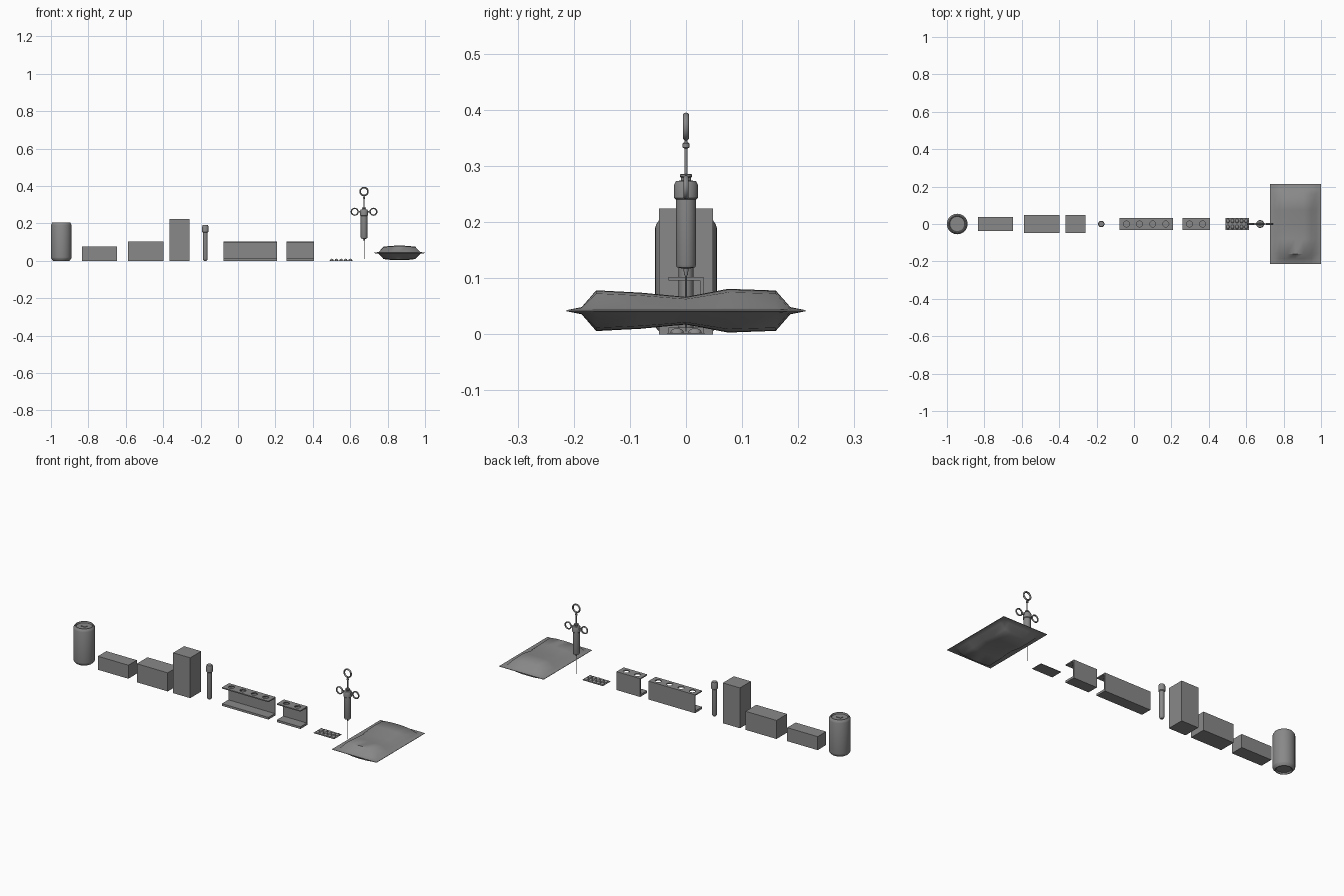
import bpy, bmesh, math
from mathutils import Matrix, Vector

if "Cube" in bpy.data.objects:
    bpy.data.objects.remove(bpy.data.objects["Cube"], do_unlink=True)

GREY = bpy.data.materials.new("neutral_grey")
GREY.use_nodes = True
colour = (0.25, 0.25, 0.25, 1)
GREY.diffuse_color = colour
GREY.node_tree.nodes["Principled BSDF"].inputs["Base Color"].default_value = colour


def add(name, bm, angle=None):
    """Turn a bmesh into a named object, smooth where an angle is given."""
    bmesh.ops.recalc_face_normals(bm, faces=bm.faces)
    mesh = bpy.data.meshes.new(name)
    bm.to_mesh(mesh)
    bm.free()
    mesh.materials.append(GREY)
    obj = bpy.data.objects.new(name, mesh)
    bpy.context.collection.objects.link(obj)
    if angle:
        bpy.ops.object.select_all(action="DESELECT")
        obj.select_set(True)
        bpy.context.view_layer.objects.active = obj
        bpy.ops.object.shade_smooth_by_angle(angle=math.radians(angle))
    return obj


def box(name, x0, x1, y0, y1, z0, z1):
    bm = bmesh.new()
    size = Matrix.Diagonal((x1 - x0, y1 - y0, z1 - z0, 1))
    mid = Matrix.Translation(((x0 + x1) / 2, (y0 + y1) / 2, (z0 + z1) / 2))
    bmesh.ops.create_cube(bm, size=1, matrix=mid @ size)
    return add(name, bm)


def lathe(name, x, profile, sides=32):
    """Spin (radius, z) points about a vertical axis at x."""
    bm = bmesh.new()
    rings = []
    for r, z in profile:
        rings.append([bm.verts.new((x + r * math.cos(a), r * math.sin(a), z))
                      for a in (math.tau * i / sides for i in range(sides))])
    for low, high in zip(rings, rings[1:]):
        for i in range(sides):
            j = (i + 1) % sides
            bm.faces.new((low[i], low[j], high[j], high[i]))
    bm.faces.new(rings[0][::-1])
    bm.faces.new(rings[-1])
    return add(name, bm, 35)


def ring(name, x, z, major, minor):
    """Finger ring standing in the xz plane."""
    bm = bmesh.new()
    loops = []
    for i in range(32):
        a = math.tau * i / 32
        out = Vector((math.cos(a), 0, math.sin(a)))
        loops.append([bm.verts.new(Vector((x, 0, z)) + out * (major + minor * math.cos(b))
                                   + Vector((0, 1.3 * minor * math.sin(b), 0)))
                      for b in (math.tau * k / 10 for k in range(10))])
    for i in range(32):
        a, b = loops[i], loops[(i + 1) % 32]
        for k in range(10):
            m = (k + 1) % 10
            bm.faces.new((a[k], a[m], b[m], b[k]))
    return add(name, bm, 60)


def rack(name, x0, x1, holes):
    """Channel open to the front, with round holes cut through its top."""
    y, top, t = 0.031, 0.102, 0.006
    profile = [(-y, 0), (y, 0), (y, top), (-y, top), (-y, top - t),
               (y - t, top - t), (y - t, 2 * t), (-y, 2 * t)]
    bm = bmesh.new()
    face = bm.faces.new([bm.verts.new((x0, py, pz)) for py, pz in profile])
    grown = bmesh.ops.extrude_face_region(bm, geom=[face])["geom"]
    bmesh.ops.translate(bm, vec=(x1 - x0, 0, 0),
                        verts=[v for v in grown if isinstance(v, bmesh.types.BMVert)])
    obj = add(name, bm)
    cut = bmesh.new()
    for hx in holes:
        bmesh.ops.create_cone(cut, cap_ends=True, segments=24, radius1=0.016, radius2=0.016,
                              depth=0.04, matrix=Matrix.Translation((hx, 0, top)))
    cutter = add(name + "_cutter", cut)
    cutter.hide_render = True
    mod = obj.modifiers.new("holes", "BOOLEAN")
    mod.operation, mod.solver, mod.object = "DIFFERENCE", "EXACT", cutter
    bpy.context.view_layer.update()
    cut_mesh = bpy.data.meshes.new_from_object(
        obj.evaluated_get(bpy.context.evaluated_depsgraph_get()))
    obj.modifiers.clear()
    obj.data = cut_mesh
    bpy.data.objects.remove(cutter, do_unlink=True)


# Drink can with recessed ends and a pull tab
lathe("can", -0.945, [(0.036, 0.007), (0.04, 0), (0.044, 0), (0.054, 0.012), (0.055, 0.018),
                      (0.055, 0.19), (0.053, 0.196), (0.047, 0.205), (0.043, 0.205),
                      (0.04, 0.198)], 40)
box("can_tab", -0.958, -0.932, -0.009, 0.009, 0.198, 0.201)

# Plain cartons
box("low_carton", -0.835, -0.648, -0.037, 0.037, 0, 0.075)
box("wide_carton", -0.589, -0.399, -0.047, 0.047, 0, 0.103)
box("tall_carton", -0.365, -0.26, -0.048, 0.048, 0, 0.224)

# Capped tube
lathe("tube", -0.175, [(0.007, 0), (0.011, 0.004), (0.013, 0.012), (0.013, 0.15)], 24)
lathe("tube_cap", -0.175, [(0.013, 0.15), (0.017, 0.154), (0.017, 0.182), (0.014, 0.19)], 24)

# Tube racks
rack("long_rack", -0.077, 0.209, [-0.04 + 0.07 * i for i in range(4)])
rack("short_rack", 0.26, 0.405, [0.297, 0.367])

# Tablet sheet with domed pockets
box("tablet_sheet", 0.488, 0.614, -0.033, 0.033, 0, 0.0025)
for col in range(5):
    for row in (-1, 1):
        bm = bmesh.new()
        place = Matrix.Translation((0.502 + 0.0245 * col, 0.016 * row, 0.002))
        bmesh.ops.create_uvsphere(bm, u_segments=16, v_segments=8, radius=1,
                                  matrix=place @ Matrix.Diagonal((0.009, 0.012, 0.009, 1)))
        bmesh.ops.bisect_plane(bm, geom=bm.verts[:] + bm.edges[:] + bm.faces[:],
                               plane_co=(0, 0, 0.002), plane_no=(0, 0, 1), clear_inner=True)
        add("tablet_pocket", bm, 50)

# Syringe: barrel, plunger, needle and finger rings
SX = 0.674
lathe("syringe_barrel", SX, [(0.006, 0.117), (0.016, 0.119), (0.018, 0.124), (0.018, 0.24),
                             (0.021, 0.243), (0.021, 0.267), (0.018, 0.273),
                             (0.009, 0.274), (0.009, 0.279), (0.011, 0.281),
                             (0.011, 0.285), (0.004, 0.286)])
lathe("plunger_rod", SX, [(0.003, 0.28), (0.003, 0.331), (0.006, 0.333), (0.006, 0.34),
                          (0.003, 0.343), (0.003, 0.348)], 16)
lathe("needle_hub", SX, [(0.003, 0.105), (0.005, 0.118)], 16)
lathe("needle", SX, [(0.0004, 0.004), (0.0015, 0.012), (0.0015, 0.118)], 10)
ring("thumb_ring", SX, 0.37, 0.021, 0.004)
for side in (-1, 1):
    ring("finger_ring", SX + side * 0.05, 0.262, 0.018, 0.0035)
    box("finger_ring_arm", SX + side * 0.025 - 0.009, SX + side * 0.025 + 0.009,
        -0.004, 0.004, 0.257, 0.267)

# Filled pouch: a puffed pillow with a flat sealed border
across = [(0.726, 0), (0.752, 0.1), (0.778, 0.84), (0.82, 0.97), (0.863, 1),
          (0.906, 0.97), (0.948, 0.84), (0.974, 0.1), (1.0, 0)]
along = [(-0.213, 0), (-0.186, 0.14), (-0.16, 0.93), (-0.08, 0.82), (0, 0.62),
         (0.075, 1), (0.16, 0.92), (0.186, 0.14), (0.213, 0)]
bm = bmesh.new()
for sign in (-1, 1):
    grid = [[bm.verts.new((x, y, 0.042 + sign * (0.001 + 0.038 * fx * fy)))
             for y, fy in along] for x, fx in across]
    for a, b in zip(grid, grid[1:]):
        for j in range(len(along) - 1):
            bm.faces.new((a[j], b[j], b[j + 1], a[j + 1]))
rim = [e for e in bm.edges if e.is_boundary]
bmesh.ops.bridge_loops(bm, edges=rim)
add("pouch", bm, 50)
